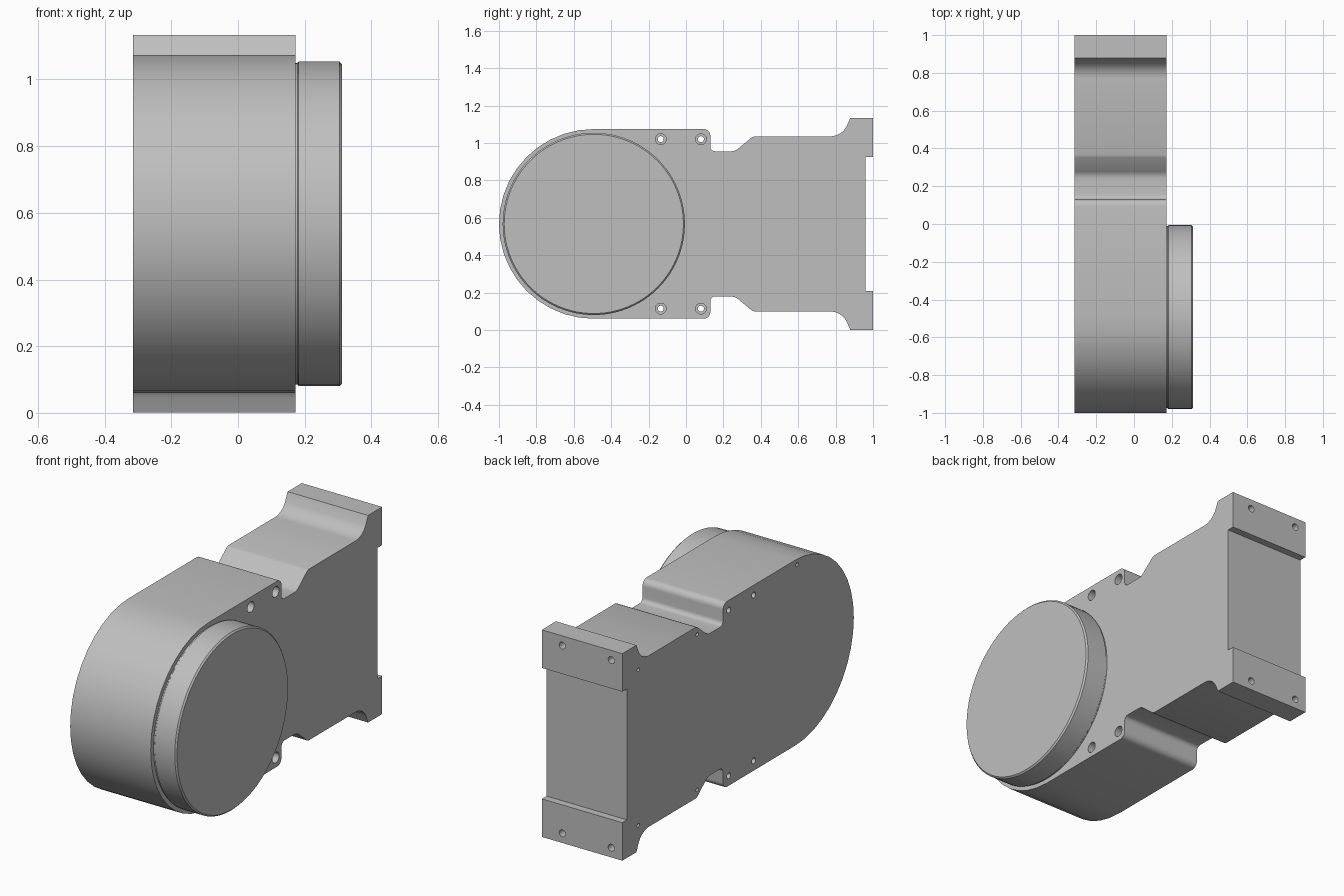
import bpy, bmesh
from math import sin, cos, radians, tau
from mathutils import Vector

cube = bpy.data.objects.get("Cube")
if cube:
    bpy.data.objects.remove(cube)

MID_Z = 0.567          # the housing mirrors about this height
LEFT, RIGHT = 0.172, -0.315
BORE_Y = -0.493        # centre of the round end

grey = bpy.data.materials.new("machined grey")
grey.use_nodes = True
grey.diffuse_color = (0.52, 0.52, 0.52, 1)
grey.node_tree.nodes["Principled BSDF"].inputs["Base Color"].default_value = (0.52, 0.52, 0.52, 1)


def make_object(name, bm):
    bmesh.ops.recalc_face_normals(bm, faces=bm.faces)
    mesh = bpy.data.meshes.new(name)
    bm.to_mesh(mesh)
    bm.free()
    mesh.materials.append(grey)
    obj = bpy.data.objects.new(name, mesh)
    bpy.context.collection.objects.link(obj)
    return obj


def arc(cy, cz, r, start, end, steps):
    angles = [radians(start + (end - start) * i / steps) for i in range(steps + 1)]
    return [(cy + r * cos(a), cz + r * sin(a)) for a in angles]


def lathe(bm, origin, axis, stations, sides):
    """Capped turned solid from (distance along axis, radius) stations."""
    axis = Vector(axis)
    u = axis.orthogonal().normalized()
    v = axis.cross(u)
    rings = []
    for d, r in stations:
        centre = Vector(origin) + axis * d
        rings.append([bm.verts.new(centre + r * (cos(tau * i / sides) * u + sin(tau * i / sides) * v))
                      for i in range(sides)])
    for a, b in zip(rings, rings[1:]):
        for i in range(sides):
            j = (i + 1) % sides
            bm.faces.new((a[i], a[j], b[j], b[i]))
    bm.faces.new(rings[0])
    bm.faces.new(rings[-1])


def smooth(obj):
    bpy.ops.object.select_all(action="DESELECT")
    obj.select_set(True)
    bpy.context.view_layer.objects.active = obj
    bpy.ops.object.shade_smooth_by_angle(angle=radians(30))


# Housing: upper half of the side profile, mirrored and extruded across x
upper = arc(BORE_Y, MID_Z, 0.507, 180, 90, 10)
upper += arc(0.095, 1.039, 0.035, 90, 0, 6)
upper += arc(0.155, 0.98, 0.025, 180, 270, 5)
upper += arc(0.24, 1.015, 0.06, 270, 310, 5)
upper += [(0.352, 1.03), (0.366, 1.035)]
upper += arc(0.77, 1.135, 0.1, 270, 332, 8)
upper += [(0.878, 1.133), (1, 1.133), (1, 0.925), (0.96, 0.925)]
profile = upper + [(y, 2 * MID_Z - z) for y, z in reversed(upper[1:])]

bm = bmesh.new()
face = bm.faces.new([bm.verts.new((RIGHT, y, z)) for y, z in profile])
extruded = bmesh.ops.extrude_face_region(bm, geom=[face])
bmesh.ops.translate(bm, vec=(LEFT - RIGHT, 0, 0),
                    verts=[g for g in extruded["geom"] if isinstance(g, bmesh.types.BMVert)])
housing = make_object("housing", bm)

# Hole cutters: counterbored bolts, dowel holes and rear mounting holes
bm = bmesh.new()
for side in (1, -1):
    for y in (-0.135, 0.08):
        lathe(bm, (LEFT, y, MID_Z + side * 0.453), (-1, 0, 0),
              [(-0.02, 0.029), (0.06, 0.029), (0.06, 0.016), (0.52, 0.016)], 20)
    for y in (0.353, 0.862):
        lathe(bm, (RIGHT, y, MID_Z + side * 0.425), (1, 0, 0), [(-0.02, 0.01), (0.06, 0.01)], 14)
    for x in (-0.248, 0.048):
        lathe(bm, (x, 1, MID_Z + side * 0.513), (0, -1, 0), [(-0.02, 0.019), (0.08, 0.019)], 20)
lathe(bm, (RIGHT, -0.51, MID_Z + 0.476), (1, 0, 0), [(-0.02, 0.01), (0.06, 0.01)], 14)
cutter = make_object("hole_cutter", bm)

cut = housing.modifiers.new("holes", "BOOLEAN")
cut.operation = "DIFFERENCE"
cut.solver = "EXACT"
cut.object = cutter
bpy.context.view_layer.objects.active = housing
bpy.ops.object.modifier_apply(modifier=cut.name)
bpy.data.objects.remove(cutter)
smooth(housing)

# Round cover with a relief at its base and a chamfered rim
bm = bmesh.new()
lathe(bm, (LEFT, BORE_Y, MID_Z), (1, 0, 0),
      [(-0.002, 0.482), (0.006, 0.482), (0.01, 0.487), (0.132, 0.487), (0.14, 0.479)], 96)
smooth(make_object("round_cover", bm))
